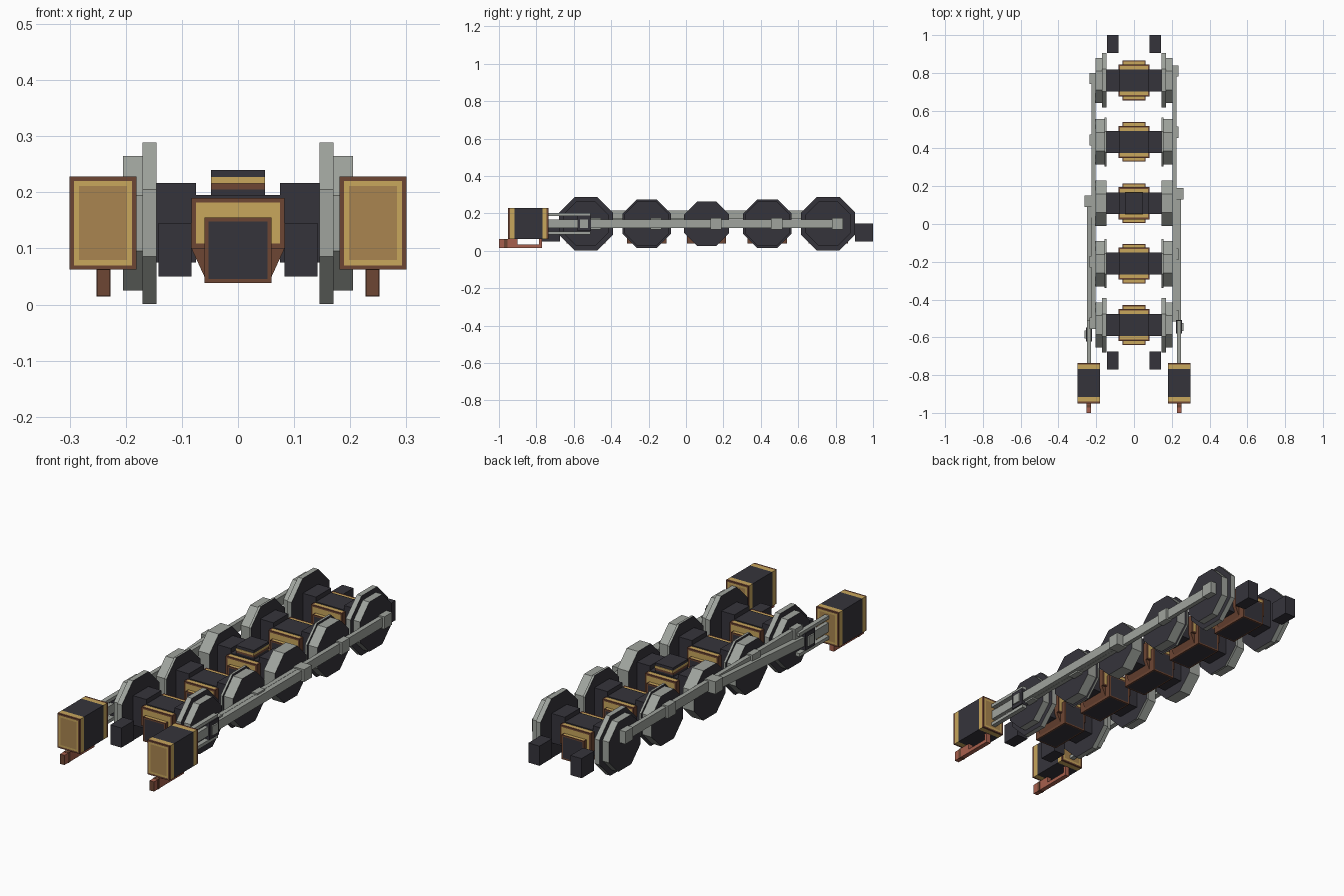
import bpy, bmesh, math
from mathutils import Matrix, Vector

cube = bpy.data.objects.get("Cube")
if cube:
    bpy.data.objects.remove(cube, do_unlink=True)

# Flat colours, shared by every part
COLOURS = {
    "dark_iron": (0.036, 0.034, 0.044),
    "steel_grey": (0.35, 0.37, 0.34),
    "brown_copper": (0.155, 0.061, 0.033),
    "brass_gold": (0.58, 0.385, 0.107),
    "tan_brass": (0.40, 0.235, 0.08),
    "red_copper": (0.39, 0.117, 0.075),
}
DARK, GREY, BROWN, GOLD, TAN, RED = range(6)
MATS = []
for name, rgb in COLOURS.items():
    m = bpy.data.materials.new(name)
    m.use_nodes = True
    m.diffuse_color = (*rgb, 1)
    shader = m.node_tree.nodes["Principled BSDF"]
    shader.inputs["Base Color"].default_value = (*rgb, 1)
    shader.inputs["Roughness"].default_value = 0.8
    MATS.append(m)


def finish(name, bm):
    mesh = bpy.data.meshes.new(name)
    bm.to_mesh(mesh)
    bm.free()
    for m in MATS:
        mesh.materials.append(m)
    obj = bpy.data.objects.new(name, mesh)
    bpy.context.collection.objects.link(obj)
    return obj


def box(name, x, y, z, colour, panels=()):
    """Box from ranges; panels = (direction, [(inset, colour), ...])."""
    bm = bmesh.new()
    bmesh.ops.create_cube(bm, size=1)
    for v in bm.verts:
        v.co = Vector([(min(r) + max(r)) / 2 + c * abs(r[1] - r[0])
                       for r, c in zip((x, y, z), v.co)])
    bm.normal_update()
    sides = list(bm.faces)
    for f in sides:
        f.material_index = colour
    for direction, steps in panels:
        for f in [f for f in sides if f.normal.dot(Vector(direction)) > 0.9]:
            for inset, tint in steps:
                if inset:
                    bmesh.ops.inset_region(bm, faces=[f], thickness=inset)
                f.material_index = tint
    return finish(name, bm)


def disc(name, x, y, z, radius):
    """Eight-sided disc across x: grey rim, dark faces."""
    bm = bmesh.new()
    r = radius / math.cos(math.pi / 8)
    bmesh.ops.create_cone(bm, cap_ends=True, segments=8, radius1=r, radius2=r,
                          depth=abs(x[1] - x[0]),
                          matrix=Matrix.Rotation(math.pi / 8, 4, 'Z'))
    bmesh.ops.transform(bm, verts=bm.verts,
                        matrix=Matrix.Translation((sum(x) / 2, y, z))
                        @ Matrix.Rotation(math.pi / 2, 4, 'Y'))
    bm.normal_update()
    for f in bm.faces:
        f.material_index = DARK if abs(f.normal.x) > 0.9 else GREY
    return finish(name, bm)


def prism(name, outline, y, colour):
    """Extrude an x-z outline along y."""
    bm = bmesh.new()
    face = bm.faces.new([bm.verts.new((px, y[0], pz)) for px, pz in outline])
    out = bmesh.ops.extrude_face_region(bm, geom=[face])
    for v in out["geom"]:
        if isinstance(v, bmesh.types.BMVert):
            v.co.y = y[1]
    bmesh.ops.recalc_face_normals(bm, faces=bm.faces)
    for f in bm.faces:
        f.material_index = colour
    return finish(name, bm)


def rod(name, x, start, end, half):
    """Bar between two (y, z) points."""
    a, b = Vector(start), Vector(end)
    obj = box(name, x, (0, (b - a).length), (-half, half), GREY)
    obj.location = (0, a.x, a.y)
    obj.rotation_euler.x = math.atan2(b.y - a.y, b.x - a.x)
    return obj


FRONT, BACK, UP, DOWN = (0, -1, 0), (0, 1, 0), (0, 0, 1), (0, 0, -1)
AXLE_Z = 0.145
AXLES = [-0.535, -0.21, 0.11, 0.435, 0.76]
# Flange radius and thickness from end wheel to middle wheel
FLANGES = [(0.144, 0.025), (0.13, 0.011), None, (0.13, 0.011), (0.144, 0.025)]

# Axle gearboxes
for i, y in enumerate(AXLES):
    frame = [(0, BROWN), (0.012, GOLD)]
    box(f"gearbox_{i}", (-0.083, 0.083), (y - 0.085, y + 0.085), (0.1, 0.19), BROWN,
        [(FRONT, frame), (BACK, frame), (UP, frame)])
    box(f"gearbox_cover_{i}", (-0.083, 0.083), (y - 0.058, y + 0.058),
        (0.185, 0.195), DARK)
    prism(f"gearbox_taper_{i}", [(-0.083, 0.1), (-0.06, 0.05), (0.06, 0.05), (0.083, 0.1)],
          (y - 0.075, y + 0.075), BROWN)
    plate = [(0.01, DARK)]
    box(f"motor_case_{i}", (-0.06, 0.06), (y - 0.105, y + 0.105), (0.038, 0.155), BROWN,
        [(FRONT, plate), (BACK, plate), (DOWN, plate), (UP, [(0.008, GOLD)])])

# Raised cap on the middle gearbox
mid = AXLES[2]
for name, hy, z, tint in [("cap_base", 0.055, (0.19, 0.205), DARK),
                          ("cap_band", 0.057, (0.205, 0.216), BROWN),
                          ("cap_trim", 0.06, (0.216, 0.227), GOLD),
                          ("cap_lid", 0.058, (0.227, 0.24), DARK)]:
    box(name, (-0.048, 0.048), (mid - hy, mid + hy), z, tint)

for side, s in (("left", 1), ("right", -1)):
    def xr(a, b):
        return (s * a, s * b)

    # Crank throw: one side leads the other by a quarter turn
    dy, dz = (0.05, 0) if s > 0 else (0.01, 0.048)
    pin_z = AXLE_Z + dz

    # Wheels and axle ends
    for i, y in enumerate(AXLES):
        inner = 0.145
        if FLANGES[i]:
            radius, depth = FLANGES[i]
            disc(f"{side}_flange_{i}", xr(inner, inner + depth), y, AXLE_Z, radius)
            inner += depth
        disc(f"{side}_wheel_{i}", xr(inner, 0.205), y, AXLE_Z, 0.12)
        box(f"{side}_axle_{i}", xr(0.075, 0.147), (y - 0.058, y + 0.058),
            (0.075, 0.217), DARK)
        reach = 0.262 if i == 2 else 0.236
        box(f"{side}_crank_pin_{i}", xr(0.2, reach), (y + dy - 0.03, y + dy + 0.03),
            (pin_z - 0.03, pin_z + 0.03), GREY)

    # Coupling rod and connecting rod
    rod(f"{side}_coupling_rod", xr(0.205, 0.226), (AXLES[0] + dy - 0.025, pin_z),
        (AXLES[-1] + dy + 0.025, pin_z), 0.023)
    head_y = -0.545 if s > 0 else -0.585
    rod(f"{side}_connecting_rod", xr(0.226, 0.25), (head_y, AXLE_Z),
        (mid + dy + 0.02, pin_z), 0.022)

    # Crosshead, guide bars and piston rod
    box(f"{side}_crosshead", xr(0.222, 0.255), (head_y - 0.036, head_y + 0.036),
        (0.105, 0.188), DARK)
    box(f"{side}_crosshead_pin", xr(0.25, 0.262), (head_y - 0.022, head_y + 0.022),
        (0.122, 0.168), GREY)
    for z in (0.096, 0.194):
        box(f"{side}_guide_bar", xr(0.227, 0.25), (-0.74, -0.51), (z - 0.008, z + 0.008), GREY)
    box(f"{side}_piston_rod", xr(0.229, 0.248), (-0.74, head_y), (0.123, 0.167), GREY)

    # Cylinder block with brass ends
    box(f"{side}_cylinder", xr(0.181, 0.3), (-0.917, -0.768), (0.062, 0.228), DARK)
    for y0, y1, y2, way in ((-0.917, -0.941, -0.951, FRONT), (-0.768, -0.745, -0.735, BACK)):
        box(f"{side}_cylinder_trim", xr(0.181, 0.3), (y0, y1), (0.062, 0.228), GOLD)
        box(f"{side}_cylinder_cover", xr(0.181, 0.3), (y1, y2), (0.062, 0.228), BROWN,
            [(way, [(0.011, GOLD), (0.013, TAN)])])

    # Drain pipe under the cylinder
    pipe = xr(0.228, 0.251)
    front = [(FRONT, [(0, BROWN)])]
    box(f"{side}_drain_front", pipe, (-1.0, -0.9), (0.015, 0.062), RED, front)
    box(f"{side}_drain_band", xr(0.227, 0.252), (-0.972, -0.955), (0.014, 0.063), BROWN)
    box(f"{side}_drain_run", pipe, (-0.9, -0.77), (0.015, 0.033), RED)
    box(f"{side}_drain_riser", pipe, (-0.785, -0.77), (0.033, 0.062), RED)

    # Frame end blocks
    for end, y in (("front", -0.723), ("back", 0.952)):
        box(f"{side}_{end}_block", xr(0.083, 0.142), (y - 0.048, y + 0.048),
            (0.05, 0.145), DARK)
